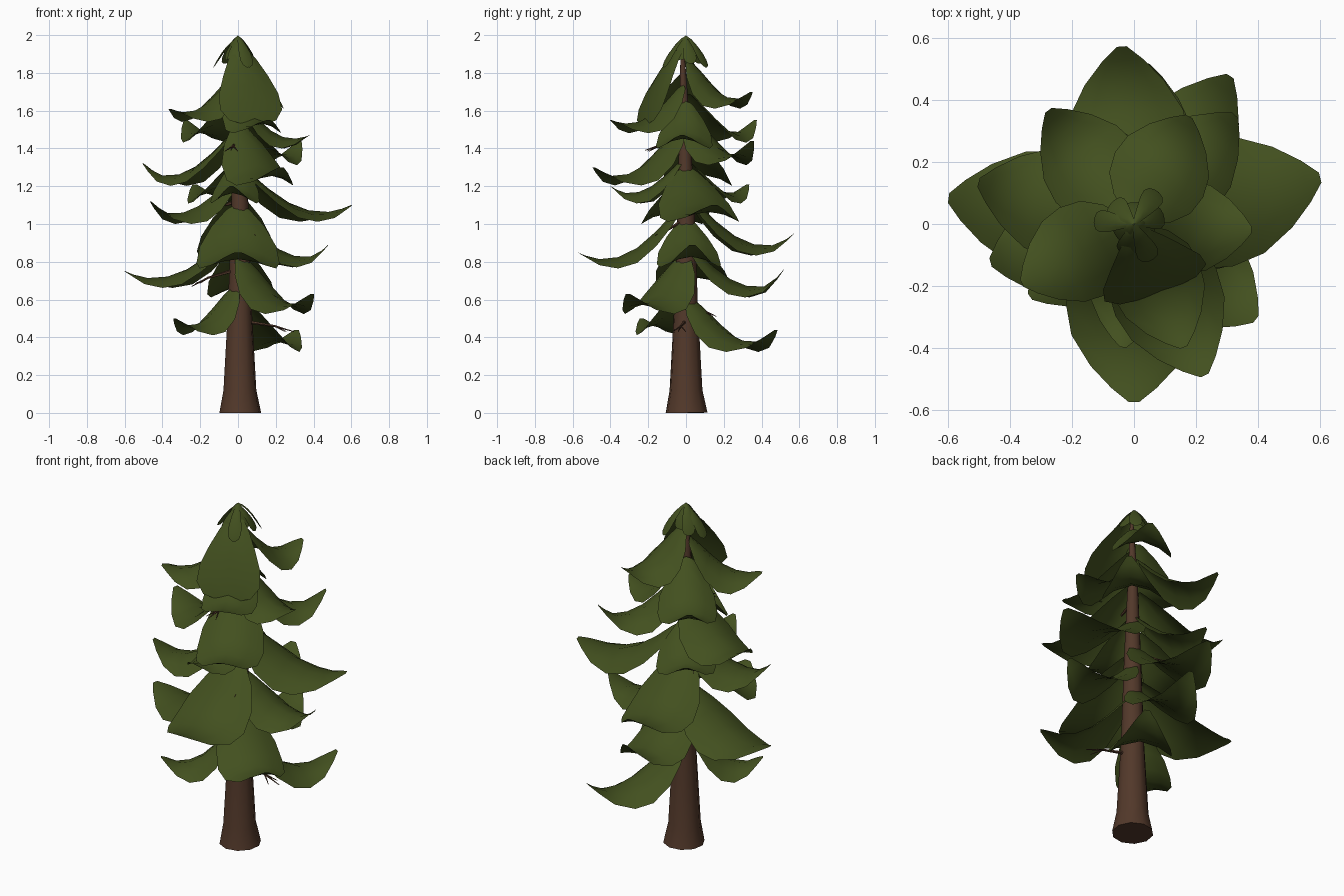
import bpy, bmesh, math
from mathutils import Vector

if "Cube" in bpy.data.objects:
    bpy.data.objects.remove(bpy.data.objects["Cube"])


def material(name, rgb):
    m = bpy.data.materials.new(name)
    m.diffuse_color = (*rgb, 1)
    m.use_nodes = True
    m.node_tree.nodes["Principled BSDF"].inputs["Base Color"].default_value = m.diffuse_color
    return m


GREEN = material("needle green", (0.055, 0.080, 0.0135))
BARK = material("bark brown", (0.085, 0.040, 0.023))


def make_object(name, bm, mat, smooth=40):
    mesh = bpy.data.meshes.new(name)
    bm.to_mesh(mesh)
    bm.free()
    mesh.materials.append(mat)
    ob = bpy.data.objects.new(name, mesh)
    bpy.context.collection.objects.link(ob)
    bpy.ops.object.select_all(action='DESELECT')
    ob.select_set(True)
    bpy.context.view_layer.objects.active = ob
    bpy.ops.object.shade_smooth_by_angle(angle=math.radians(smooth))
    return ob


def tube(bm, points, sides):
    """Capped tapered tube through (position, radius) pairs."""
    rings = []
    axis = (Vector(points[-1][0]) - Vector(points[0][0])).normalized()
    u = axis.orthogonal().normalized()
    v = axis.cross(u)
    for p, r in points:
        rings.append([bm.verts.new(Vector(p) + r * (
            u * math.cos(2 * math.pi * i / sides) + v * math.sin(2 * math.pi * i / sides)))
            for i in range(sides)])
    for a, b in zip(rings, rings[1:]):
        for i in range(sides):
            j = (i + 1) % sides
            bm.faces.new((a[i], a[j], b[j], b[i]))
    bm.faces.new(rings[0][::-1])
    bm.faces.new(rings[-1])


# Trunk: flared foot and long taper
bm = bmesh.new()
tube(bm, [((0.012, 0.003, 0), 0.112), ((0.01, 0, 0.12), 0.088), ((0.01, 0, 0.55), 0.064),
          ((0.01, 0, 1.1), 0.046), ((0, -0.01, 1.6), 0.026), ((0, -0.02, 1.96), 0.008)], 10)
make_object("trunk", bm, BARK)

# Bough shape: (distance along, share of drop, share of width, edge sag, tip flip)
DROOP = [(0.0, 0.0, 0.28, 0.3, 0), (0.10, 0.17, 0.64, 0.8, 0), (0.25, 0.48, 0.92, 1, 0),
         (0.43, 0.78, 1.0, 1, 0), (0.61, 0.95, 0.92, 0.75, 0), (0.79, 1.0, 0.64, 0.4, 0.10),
         (0.92, 1.0, 0.33, 0.1, 0.55), (1.0, 1.0, 0.08, 0, 1.0)]
# Hanging shape: bulges outward, used near the tip of the tree
HANG = [(0.0, 0.0, 0.16, 0.3, 0), (0.22, 0.10, 0.45, 0.6, 0), (0.45, 0.28, 0.72, 0.8, 0),
        (0.66, 0.50, 0.95, 0.8, 0), (0.83, 0.72, 1.0, 0.7, 0), (0.95, 0.90, 0.75, 0.4, 0),
        (1.0, 1.0, 0.2, 0.1, 0)]


def bough(name, angle, reach, top, low, width, flip, sag=0.08, start=0.02, shape=DROOP):
    """Arched leaf-like sheet that droops from the trunk and flips up at its tip."""
    bm = bmesh.new()
    a = math.radians(angle)
    out, side = Vector((math.cos(a), math.sin(a), 0)), Vector((-math.sin(a), math.cos(a), 0))
    rows = []
    for t, d, w, s, f in shape:
        row = []
        for k in (-1, -0.6, 0, 0.6, 1):
            r = start + t * (reach - start)
            z = top - d * (top - low) + f * flip - s * sag * abs(k) ** 1.8
            row.append(bm.verts.new(out * r + side * (k * w * width) + Vector((0, 0, z))))
        rows.append(row)
    for p, q in zip(rows, rows[1:]):
        for i in range(4):
            bm.faces.new((p[i], q[i], q[i + 1], p[i + 1]))
    make_object(name, bm, GREEN, 60)


# Boughs: angle, reach, top height, low height, half width, tip flip
BOUGHS = [
    (57, 0.57, 0.62, 0.37, 0.17, 0.07), (-145, 0.41, 0.68, 0.46, 0.15, 0.04),
    (-38, 0.50, 0.84, 0.57, 0.18, 0.06), (86, 0.52, 0.88, 0.66, 0.18, 0.10),
    (172, 0.605, 0.94, 0.71, 0.20, 0.04), (4, 0.48, 1.03, 0.82, 0.17, 0.07),
    (-90, 0.575, 1.10, 0.81, 0.22, 0.04), (94, 0.575, 1.14, 0.88, 0.20, 0.07),
    (-165, 0.48, 1.25, 1.05, 0.18, 0.07), (125, 0.40, 1.33, 1.16, 0.16, 0.05),
    (14, 0.62, 1.30, 1.06, 0.21, 0.04), (-95, 0.40, 1.34, 1.16, 0.13, 0.04),
    (165, 0.52, 1.49, 1.25, 0.18, 0.07), (-65, 0.54, 1.53, 1.25, 0.18, 0.05),
    (47, 0.48, 1.58, 1.36, 0.16, 0.08), (-3, 0.38, 1.65, 1.45, 0.15, 0.02),
    (127, 0.46, 1.69, 1.48, 0.16, 0.07), (-68, 0.43, 1.74, 1.53, 0.15, 0.02),
    (-152, 0.41, 1.80, 1.59, 0.16, 0.02), (63, 0.39, 1.87, 1.66, 0.16, 0.04),
]
for i, b in enumerate(BOUGHS):
    bough(f"bough_{i + 1}", *b)
bough("bough_top", -70, 0.24, 1.95, 1.53, 0.175, 0.0, sag=0.06, shape=HANG)

# Crown: small narrow sprigs hanging close around the tip
for i in range(9):
    bough(f"crown_sprig_{i + 1}", i * 40 - 25, 0.07 + 0.03 * (i % 3), 1.998 - 0.012 * (i % 2),
          1.87 - 0.02 * (i % 3), 0.036, 0.0, sag=0.015, start=0.0, shape=HANG)

# Bare twigs: angle, height at trunk, length, drop
TWIGS = [(-8, 0.49, 0.30, 0.06), (-160, 0.76, 0.26, 0.09), (-50, 1.03, 0.19, 0.12),
         (-100, 1.44, 0.22, 0.05), (75, 0.56, 0.15, 0.04), (150, 1.12, 0.16, 0.05)]
bm = bmesh.new()
for angle, z, length, drop in TWIGS:
    d = Vector((math.cos(math.radians(angle)), math.sin(math.radians(angle)), 0))
    s = Vector((-d.y, d.x, 0))
    up = Vector((0, 0, 1))
    mid = d * length * 0.65 + up * (z - drop * 0.5)
    tube(bm, [(up * z, 0.011), (mid, 0.006), (d * length + up * (z - drop), 0.002)], 5)
    # side shoots
    for k in (-1, 1):
        tube(bm, [(mid, 0.005), (mid + d * 0.06 + s * k * 0.035 - up * 0.03, 0.0015)], 4)
make_object("twigs", bm, BARK)
